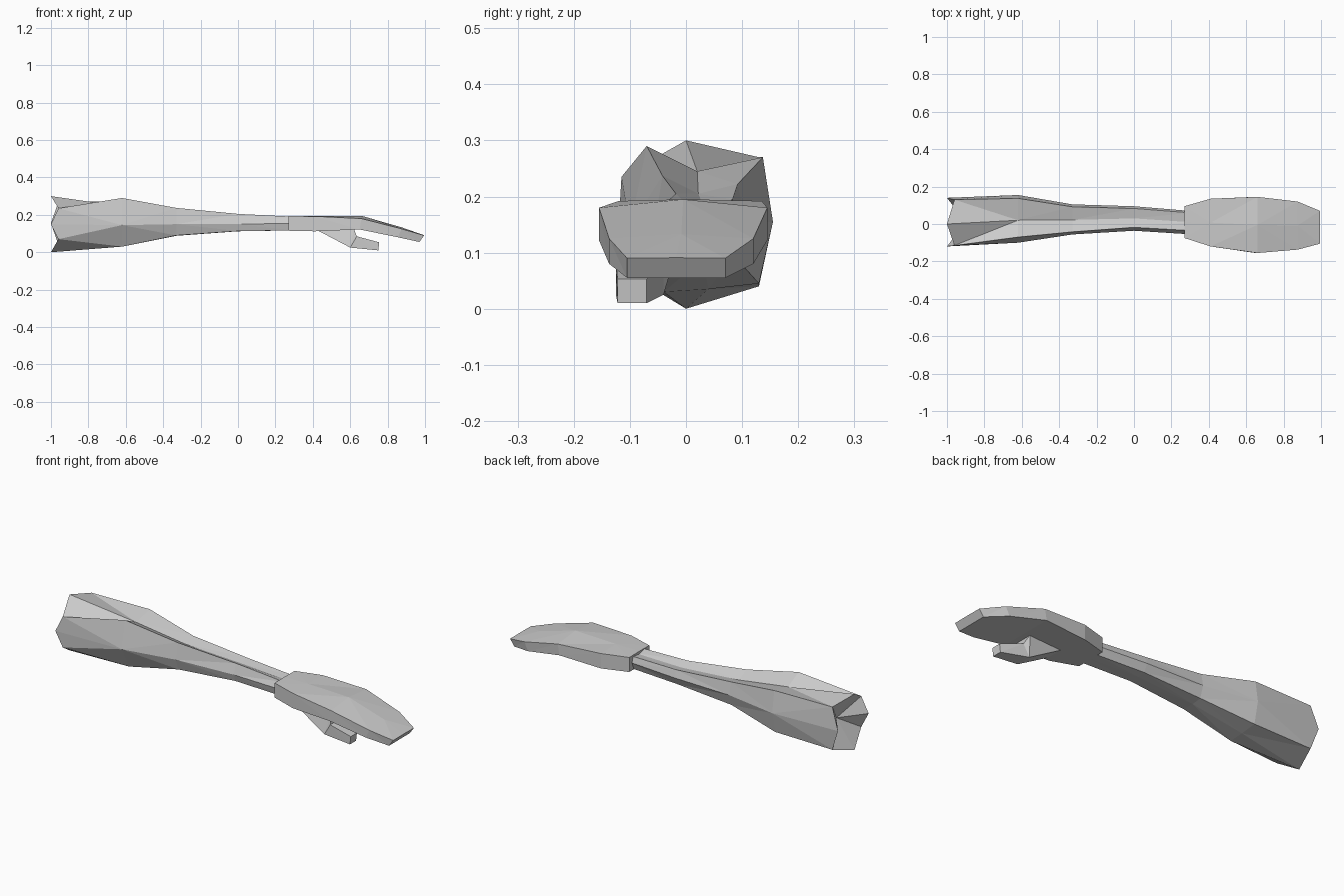
import bpy, bmesh

if "Cube" in bpy.data.objects:
    bpy.data.objects.remove(bpy.data.objects["Cube"])


def loft(name, rings, start=None):
    """Skin matching rings of points; optional apex makes a hollowed start cap."""
    bm = bmesh.new()
    loops = [[bm.verts.new(p) for p in r] for r in rings]
    n = len(loops[0])
    for a, b in zip(loops, loops[1:]):
        for i in range(n):
            j = (i + 1) % n
            bm.faces.new((a[i], a[j], b[j], b[i]))
    if start:
        c = bm.verts.new(start)
        for i in range(n):
            bm.faces.new((loops[0][(i + 1) % n], loops[0][i], c))
    else:
        bm.faces.new(loops[0][::-1])
    bm.faces.new(loops[-1])
    bmesh.ops.triangulate(bm, faces=[f for f in bm.faces if len(f.verts) == 4])
    bmesh.ops.recalc_face_normals(bm, faces=bm.faces)
    me = bpy.data.meshes.new(name)
    bm.to_mesh(me)
    bm.free()
    ob = bpy.data.objects.new(name, me)
    bpy.context.collection.objects.link(ob)
    return ob


def ring(x, yz):
    return [(x, y, z) for y, z in yz]


# Forearm: eight-sided sections with a shallow groove along the top
rim_yz = [(0, .30), (-.115, .235), (-.12, .15), (-.115, .07),
          (0, 0), (.13, .04), (.14, .155), (.13, .27)]
rim = [(-1 if i % 2 == 0 else -.96, y, z) for i, (y, z) in enumerate(rim_yz)]
loft("forearm", [
    rim,
    ring(-.62, [(.02, .245), (-.07, .29), (-.10, .145), (-.04, .03),
                (.04, .035), (.13, .045), (.155, .155), (.137, .27)]),
    ring(-.33, [(.022, .205), (-.042, .237), (-.056, .15), (-.035, .09),
                (.03, .088), (.085, .095), (.105, .155), (.092, .222)]),
    ring(0, [(.03, .185), (-.018, .205), (-.036, .15), (-.025, .113),
             (.03, .112), (.075, .115), (.095, .155), (.083, .195)]),
    ring(.30, [(.01, .178), (-.035, .19), (-.055, .155), (-.045, .117),
               (.01, .117), (.055, .117), (.07, .155), (.06, .185)]),
], start=(-.90, .01, .15))

# Mitten hand: flat slab drooping towards the fingertips
# x top, x bottom, y front, y back, z bottom, z edge, z middle
hand = [(.27, .27, -.075, .095, .115, .193, .194),
        (.41, .41, -.12, .135, .112, .192, .195),
        (.66, .65, -.155, .145, .122, .180, .195),
        (.875, .855, -.137, .12, .080, .125, .133),
        (.995, .97, -.105, .07, .055, .09, .091)]
loft("hand", [[(xt, y0, ze), (xb, y0, zb), (xb, y1, zb),
               (xt, y1, ze), (xt, (y0 + y1) / 2, zm)]
              for xt, xb, y0, y1, zb, ze, zm in hand])

# Thumb: wedge leaving the palm, then bending forward
thumb = [(.41, .62, -.10, -.01, .125, .125),
         (.60, .635, -.125, -.04, .025, .085),
         (.75, .755, -.122, -.07, .01, .053)]
loft("thumb", [[(xb, y0, zb), (xb, y1, zb), (xt, y1, zt), (xt, y0, zt)]
               for xb, xt, y0, y1, zb, zt in thumb])
